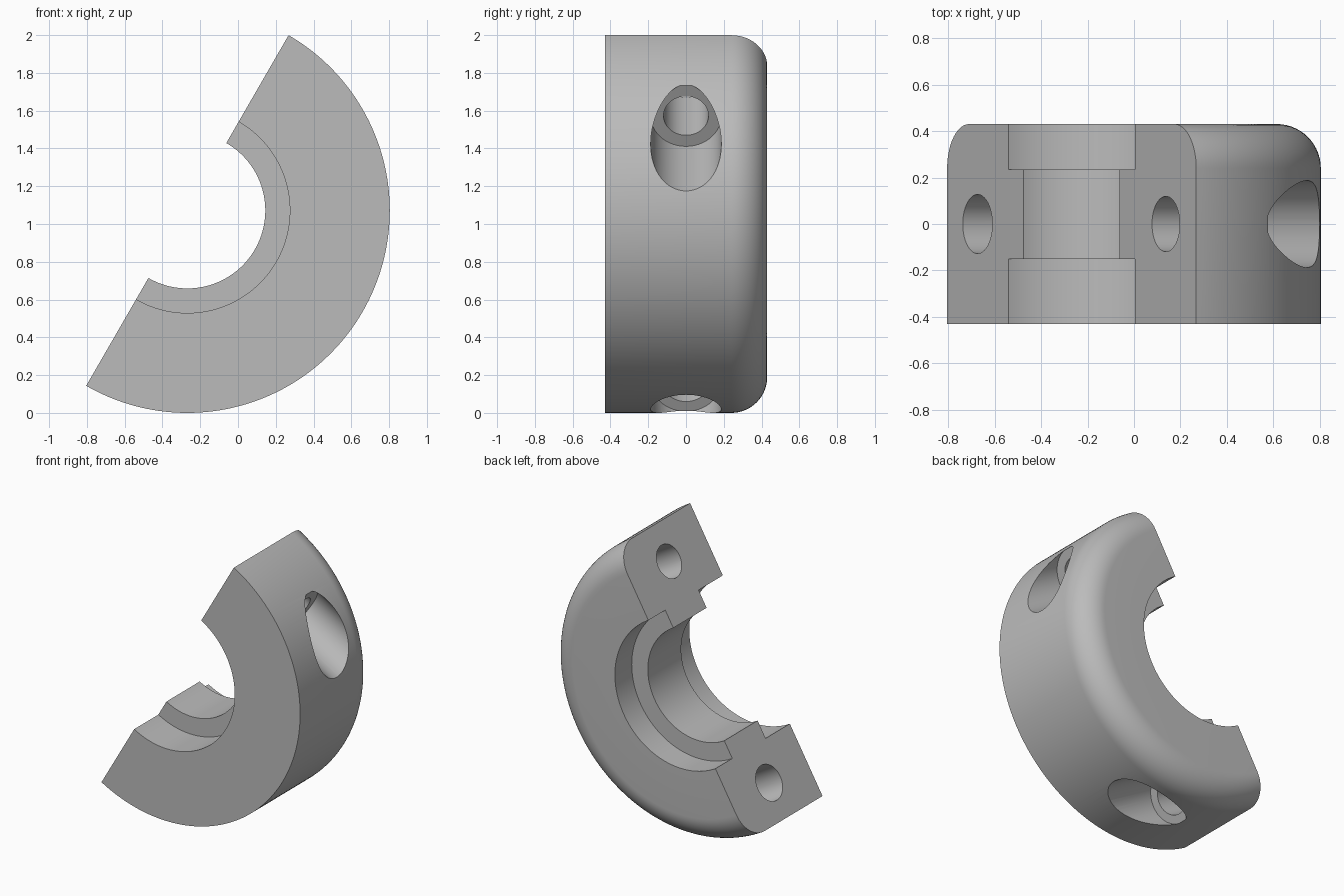
import bpy, bmesh
from math import sin, cos, pi, radians
from mathutils import Matrix, Vector

cube = bpy.data.objects.get("Cube")
if cube:
    bpy.data.objects.remove(cube, do_unlink=True)

# Main dimensions
CENTRE = Vector((-0.268, 0, 1.0715))
OUTER, BORE, RECESS = 1.0715, 0.4125, 0.5425
HALF, FILLET = 0.43, 0.19
SPLIT = Vector((cos(radians(60)), 0, sin(radians(60))))    # along the split face
DRILL = Vector((sin(radians(60)), 0, -cos(radians(60))))   # into the material
BOLT_RADIUS, SEAT_DEPTH = 0.81, 0.40

metal = bpy.data.materials.new("light grey metal")
metal.use_nodes = True
grey = (0.5, 0.5, 0.5, 1)
metal.diffuse_color = grey
metal.node_tree.nodes["Principled BSDF"].inputs["Base Color"].default_value = grey


def make_object(name, bm):
    bmesh.ops.recalc_face_normals(bm, faces=bm.faces[:])
    mesh = bpy.data.meshes.new(name)
    bm.to_mesh(mesh)
    bm.free()
    mesh.materials.append(metal)
    obj = bpy.data.objects.new(name, mesh)
    bpy.context.collection.objects.link(obj)
    return obj


def half_ring(name, profile, steps):
    """Sweep a closed (radius, y) profile through half a turn and cap it."""
    bm = bmesh.new()
    rings = []
    for i in range(steps + 1):
        a = radians(60) - pi * i / steps
        rings.append([bm.verts.new(CENTRE + Vector((r * cos(a), y, r * sin(a))))
                      for r, y in profile])
    n = len(profile)
    for a, b in zip(rings, rings[1:]):
        for j in range(n):
            k = (j + 1) % n
            bm.faces.new((a[j], a[k], b[k], b[j]))
    bm.faces.new(rings[0])
    bm.faces.new(rings[-1])
    return make_object(name, bm)


def drill(target, side, radius, start, end):
    """Cut a round hole parallel to the drill direction."""
    bm = bmesh.new()
    middle = CENTRE + SPLIT * BOLT_RADIUS * side + DRILL * (start + end) / 2
    turn = DRILL.to_track_quat('Z', 'Y').to_matrix().to_4x4()
    bmesh.ops.create_cone(bm, cap_ends=True, segments=64, radius1=radius,
                          radius2=radius, depth=end - start,
                          matrix=Matrix.Translation(middle) @ turn)
    cutter = make_object("hole_cutter", bm)
    cutter.hide_render = True
    mod = target.modifiers.new("hole", 'BOOLEAN')
    mod.operation = 'DIFFERENCE'
    mod.solver = 'EXACT'
    mod.object = cutter
    bpy.context.view_layer.objects.active = target
    bpy.ops.object.modifier_apply(modifier=mod.name)
    bpy.data.objects.remove(cutter, do_unlink=True)


# Half collar: stepped bore inside, rounded rear rim outside
fillet = [(OUTER - FILLET + FILLET * cos(t), HALF - FILLET + FILLET * sin(t))
          for t in (pi / 2 * i / 14 for i in range(15))]
profile = [(RECESS, -HALF), (OUTER, -HALF)] + fillet + [
    (RECESS, HALF), (RECESS, 0.235), (BORE, 0.235), (BORE, -0.15), (RECESS, -0.15)]
collar = half_ring("half_collar", profile, 96)

# Bolt holes with wide screw head seats
for side, radius in ((1, 0.119), (-1, 0.127)):
    drill(collar, side, radius, -0.1, SEAT_DEPTH + 0.1)
    drill(collar, side, 0.187, SEAT_DEPTH, 1.5)

bpy.ops.object.select_all(action='DESELECT')
collar.select_set(True)
bpy.context.view_layer.objects.active = collar
bpy.ops.object.shade_smooth_by_angle(angle=radians(25))
